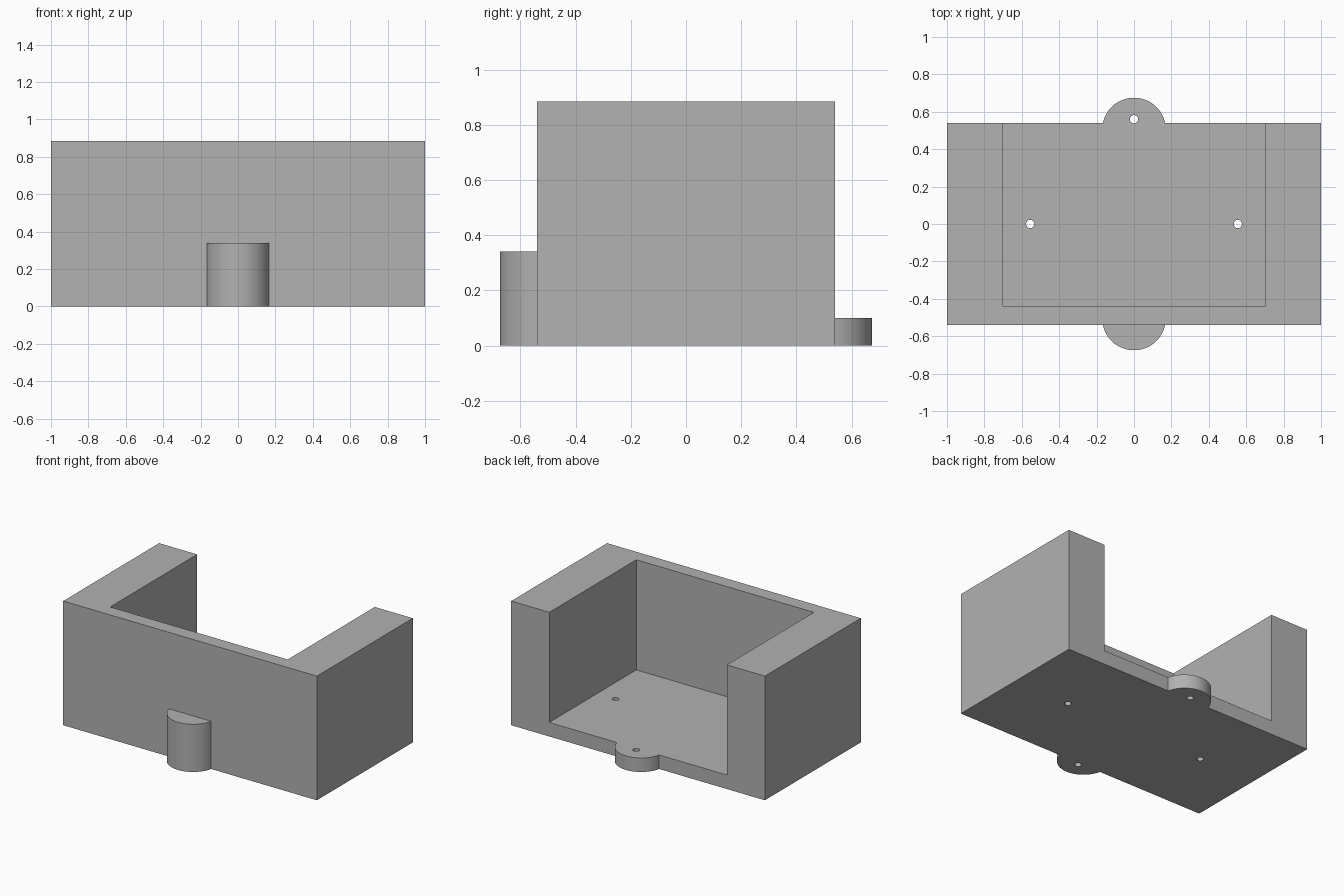
import bpy
import bmesh
import math
from mathutils import Matrix

old = bpy.data.objects.get("Cube")
if old:
    bpy.data.objects.remove(old, do_unlink=True)

HALF_X, HALF_Y, HEIGHT = 1.0, 0.54, 0.885
FLOOR = 0.10
TAB_Y, TAB_R = 0.505, 0.17
HOLE_R = 0.022

grey = bpy.data.materials.new("plain grey")
grey.use_nodes = True
colour = (0.445, 0.445, 0.445, 1)
grey.diffuse_color = colour
grey.node_tree.nodes["Principled BSDF"].inputs["Base Color"].default_value = colour


def finish(name, bm):
    mesh = bpy.data.meshes.new(name)
    bm.to_mesh(mesh)
    bm.free()
    mesh.materials.append(grey)
    obj = bpy.data.objects.new(name, mesh)
    bpy.context.collection.objects.link(obj)
    return obj


def box(name, low, high):
    bm = bmesh.new()
    size = [b - a for a, b in zip(low, high)]
    mid = [(a + b) / 2 for a, b in zip(low, high)]
    bmesh.ops.create_cube(bm, size=1, matrix=Matrix.Translation(mid) @ Matrix.Diagonal((*size, 1)))
    return finish(name, bm)


def cylinder(name, x, y, radius, z0, z1, sides):
    bm = bmesh.new()
    bmesh.ops.create_cone(bm, cap_ends=True, segments=sides, radius1=radius, radius2=radius,
                          depth=z1 - z0, matrix=Matrix.Translation((x, y, (z0 + z1) / 2)))
    return finish(name, bm)


def combine(target, tool, operation):
    # Apply a boolean and discard the helper
    tool.hide_render = True
    mod = target.modifiers.new(operation.title(), 'BOOLEAN')
    mod.operation = operation
    mod.solver = 'EXACT'
    mod.object = tool
    bpy.context.view_layer.objects.active = target
    bpy.ops.object.modifier_apply(modifier=mod.name)
    bpy.data.objects.remove(tool, do_unlink=True)


# Solid block with the tall front boss and the rear tab
body = box("holder_body", (-HALF_X, -HALF_Y, 0), (HALF_X, HALF_Y, HEIGHT))
combine(body, cylinder("front_boss", 0, -TAB_Y, TAB_R, 0, 0.34, 96), 'UNION')
combine(body, cylinder("rear_tab", 0, TAB_Y, TAB_R, 0, 0.30, 96), 'UNION')

# Cavity open at the top and back, which also trims the rear tab to floor level
combine(body, box("cavity", (-0.70, -0.44, FLOOR), (0.70, 1, 1)), 'DIFFERENCE')

# Screw holes: three through the floor, one blind under the front boss
holes = [(-0.555, 0, 0.2), (0.555, 0, 0.2), (0, 0.56, 0.2), (0, -0.56, FLOOR)]
for x, y, top in holes:
    combine(body, cylinder("screw_hole", x, y, HOLE_R, -0.1, top, 32), 'DIFFERENCE')

# Smooth the round sides and keep the corners crisp
bpy.ops.object.select_all(action='DESELECT')
body.select_set(True)
bpy.context.view_layer.objects.active = body
bpy.ops.object.shade_smooth_by_angle(angle=math.radians(30))
